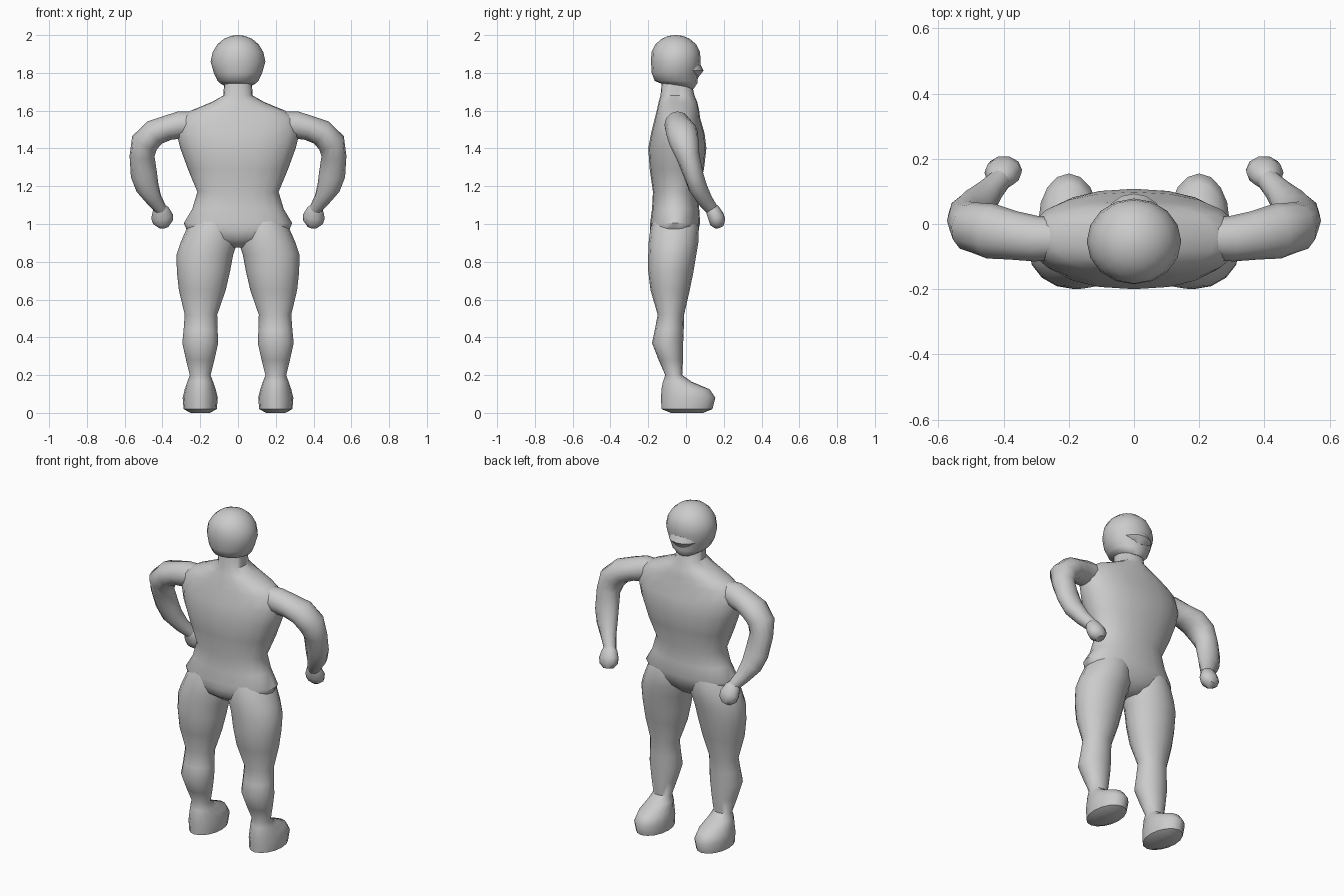
import bpy, bmesh, math
from mathutils import Vector


def loft(name, rings, seg=16, follow=False, mirror=False, power=1.0, turn=0.0):
    """Skin elliptical rings (x, y, z, rx, ry); follow tilts the rings along the path."""
    bm = bmesh.new()
    pts = [Vector(r[:3]) for r in rings]
    loops = []
    for i, (x, y, z, rx, ry) in enumerate(rings):
        u, v = Vector((1, 0, 0)), Vector((0, 1, 0))
        if follow:
            t = (pts[min(i + 1, len(pts) - 1)] - pts[max(i - 1, 0)]).normalized()
            v = (Vector((0, 1, 0)) - t * t.y).normalized()
            u = v.cross(t)
        loop = []
        for k in range(seg):
            a = 2 * math.pi * k / seg + turn
            c, s = math.cos(a), math.sin(a)
            c = math.copysign(abs(c) ** power, c)
            s = math.copysign(abs(s) ** power, s)
            loop.append(bm.verts.new(pts[i] + u * c * rx + v * s * ry))
        loops.append(loop)
    for a, b in zip(loops, loops[1:]):
        for k in range(seg):
            n = (k + 1) % seg
            bm.faces.new((a[k], a[n], b[n], b[k]))
    bm.faces.new(loops[0][::-1])
    bm.faces.new(loops[-1])
    bmesh.ops.recalc_face_normals(bm, faces=bm.faces)
    me = bpy.data.meshes.new(name)
    bm.to_mesh(me)
    bm.free()
    ob = bpy.data.objects.new(name, me)
    bpy.context.collection.objects.link(ob)
    if mirror:
        ob.modifiers.new("mirror", 'MIRROR').use_bisect_axis[0] = False
    bpy.ops.object.select_all(action='DESELECT')
    ob.select_set(True)
    bpy.context.view_layer.objects.active = ob
    bpy.ops.object.shade_smooth_by_angle(angle=math.radians(50))
    return ob


def spans(rows):
    """Rows of z, half width, back y, front y turned into centred rings."""
    return [(0, (b + f) / 2, z, w, (f - b) / 2) for z, w, b, f in rows]


# torso from crotch to neck
loft("torso", spans([
    (0.875, 0.05, -0.12, 0.00), (0.92, 0.19, -0.18, 0.045),
    (0.965, 0.27, -0.19, 0.065), (1.005, 0.287, -0.19, 0.075),
    (1.08, 0.242, -0.18, 0.07), (1.17, 0.215, -0.175, 0.065),
    (1.29, 0.265, -0.192, 0.095), (1.40, 0.305, -0.20, 0.108),
    (1.48, 0.325, -0.185, 0.098), (1.56, 0.31, -0.165, 0.075),
    (1.60, 0.25, -0.155, 0.07), (1.645, 0.14, -0.145, 0.06),
    (1.68, 0.078, -0.135, 0.045), (1.79, 0.07, -0.125, 0.02)]), 20, power=0.9)

# head: skull with brow and jaw
loft("head", spans([
    (1.715, 0.045, -0.03, 0.04), (1.745, 0.095, -0.135, 0.06),
    (1.757, 0.108, -0.165, 0.06), (1.80, 0.128, -0.182, 0.068),
    (1.86, 0.145, -0.185, 0.078), (1.91, 0.134, -0.183, 0.074),
    (1.95, 0.11, -0.163, 0.055), (1.98, 0.075, -0.13, 0.02),
    (1.995, 0.038, -0.095, -0.015), (2.0, 0.01, -0.065, -0.045)]), 16)
loft("nose_ridge", [(0, 0.0, 1.775, 0.06, 0.064), (0, 0.0, 1.812, 0.095, 0.093),
                    (0, 0.0, 1.845, 0.09, 0.076)], 16)

# legs and feet in one skin: z, inner x, outer x, back y, front y
leg = [(0.0, 0.15, 0.25, -0.08, 0.09), (0.02, 0.112, 0.288, -0.13, 0.14),
       (0.08, 0.107, 0.293, -0.132, 0.155), (0.125, 0.118, 0.282, -0.13, 0.125),
       (0.165, 0.132, 0.268, -0.122, 0.03), (0.20, 0.145, 0.255, -0.11, -0.02),
       (0.28, 0.125, 0.275, -0.145, -0.016), (0.37, 0.105, 0.295, -0.18, -0.015),
       (0.44, 0.108, 0.288, -0.165, -0.012), (0.52, 0.11, 0.282, -0.15, -0.01),
       (0.65, 0.065, 0.313, -0.188, 0.02), (0.75, 0.042, 0.324, -0.20, 0.04),
       (0.84, 0.025, 0.325, -0.20, 0.055), (0.90, 0.005, 0.305, -0.198, 0.065),
       (0.98, 0.005, 0.27, -0.188, 0.068), (1.04, 0.02, 0.23, -0.165, 0.05)]
loft("legs", [((i + o) / 2, (b + f) / 2, z, (o - i) / 2, (f - b) / 2)
              for z, i, o, b, f in leg], 16, mirror=True)

# arms bent outward with the forearms forward
loft("arms", [(0.20, -0.045, 1.545, 0.05, 0.06), (0.30, -0.045, 1.525, 0.073, 0.07),
              (0.37, -0.035, 1.51, 0.066, 0.075), (0.44, -0.022, 1.485, 0.07, 0.085),
              (0.495, -0.01, 1.43, 0.074, 0.078), (0.508, 0.01, 1.36, 0.066, 0.062),
              (0.498, 0.04, 1.26, 0.07, 0.052), (0.48, 0.062, 1.195, 0.062, 0.05),
              (0.445, 0.098, 1.13, 0.043, 0.042), (0.41, 0.135, 1.08, 0.033, 0.035)],
     12, follow=True, mirror=True)

# fists
loft("hands", [(0.42, 0.125, 1.098, 0.026, 0.025), (0.41, 0.14, 1.075, 0.045, 0.038),
               (0.402, 0.158, 1.04, 0.058, 0.044), (0.397, 0.168, 1.01, 0.054, 0.044),
               (0.392, 0.178, 0.985, 0.028, 0.024)], 10, follow=True, mirror=True)
